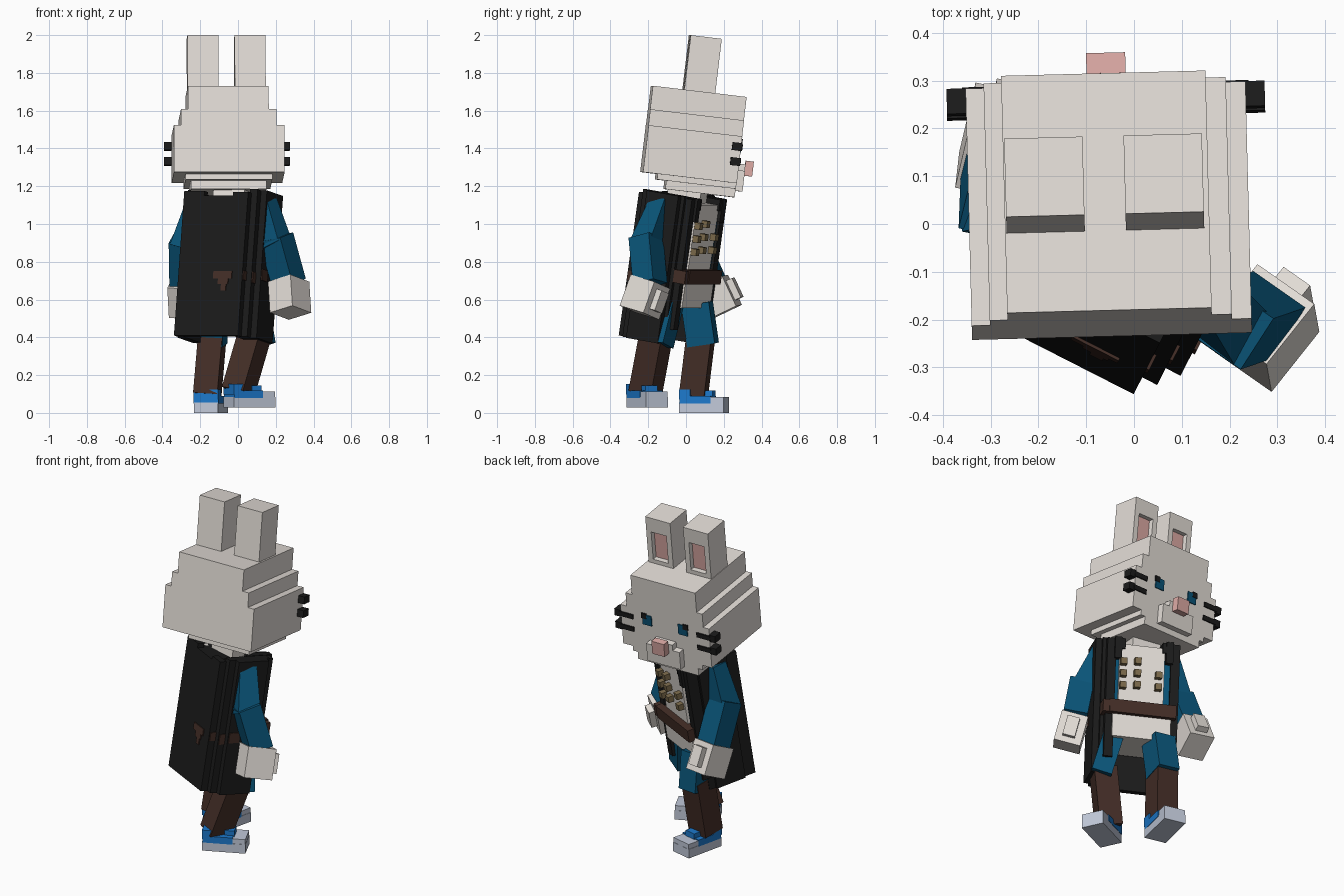
import bpy, bmesh
from math import radians
from mathutils import Matrix, Vector

if "Cube" in bpy.data.objects:
    bpy.data.objects.remove(bpy.data.objects["Cube"])


def colour(name, r, g, b):
    m = bpy.data.materials.new(name)
    m.diffuse_color = (r, g, b, 1)
    m.use_nodes = True
    m.node_tree.nodes["Principled BSDF"].inputs["Base Color"].default_value = m.diffuse_color
    return m


WHITE = colour("warm_white_fur", .775, .73, .685)
BLACK = colour("coat_black", .011, .011, .011)
BLUE = colour("deep_blue_cloth", .003, .09, .19)
BROWN = colour("dark_brown", .057, .027, .02)
SHOE = colour("bright_blue_shoe", .012, .19, .6)
SOLE = colour("pale_grey_sole", .53, .58, .69)
PINK = colour("soft_pink", .73, .41, .38)
GOLD = colour("dull_gold", .2, .145, .07)


def frame(origin, yaw, pitch=0):
    return (Matrix.Translation(origin) @ Matrix.Rotation(radians(yaw), 4, 'Z')
            @ Matrix.Rotation(radians(pitch), 4, 'X'))


def add_box(bm, r):
    """Add a box from (x0, x1, y0, y1, z0, z1)."""
    x0, x1, y0, y1, z0, z1 = r
    m = (Matrix.Translation(((x0 + x1) / 2, (y0 + y1) / 2, (z0 + z1) / 2))
         @ Matrix.Diagonal((x1 - x0, y1 - y0, z1 - z0, 1)))
    return bmesh.ops.create_cube(bm, size=1, matrix=m)['verts']


def finish(name, bm, M, *mats):
    me = bpy.data.meshes.new(name)
    bmesh.ops.recalc_face_normals(bm, faces=bm.faces)
    bm.to_mesh(me)
    bm.free()
    for m in mats:
        me.materials.append(m)
    ob = bpy.data.objects.new(name, me)
    ob.matrix_world = M
    bpy.context.collection.objects.link(ob)
    return ob


def part(name, mat, M, *boxes):
    bm = bmesh.new()
    for r in boxes:
        add_box(bm, r)
    return finish(name, bm, M, mat)


def span(s, a, b):
    return tuple(sorted((s * a, s * b)))


def limb_frame(a, b, yaw):
    """Frame at a whose -z axis runs to b; returns it with the length."""
    a, b = Vector(a), Vector(b)
    z = (a - b).normalized()
    fwd = Matrix.Rotation(radians(yaw), 3, 'Z') @ Vector((0, 1, 0))
    x = fwd.cross(z).normalized()
    y = z.cross(x)
    R = Matrix((x, y, z)).transposed().to_4x4()
    return Matrix.Translation(a) @ R, (a - b).length


def limb(name, mat, a, b, yaw, w, d, taper=1):
    M, n = limb_frame(a, b, yaw)
    bm = bmesh.new()
    for v in add_box(bm, (-w / 2, w / 2, -d / 2, d / 2, -n, 0)):
        if v.co.z > -n / 2:
            v.co.x *= taper
            v.co.y *= taper
    return finish(name, bm, M, mat)


# ---------- head: stepped block, leaning forward ----------
H = frame((-.046, -.235, 1.275), 1.5, -6.8)
part("head", WHITE, H,
     (-.293, .293, 0, .5, 0, .25),
     (-.255, .252, 0, .5, .25, .335),
     (-.218, .21, 0, .5, .335, .46),
     (-.23, .23, .08, .5, -.03, 0),
     (-.2, .2, .13, .5, -.075, -.03))
part("snout", WHITE, H,
     (-.11, .11, .5, .54, -.04, .07), (-.065, .065, .5, .54, .07, .105))
part("nose", PINK, H, (-.039, .043, .54, .583, .045, .125))

for s, side in ((1, "right"), (-1, "left")):
    # ear with a recessed pink front
    cx = s * .125 - .008
    bm = bmesh.new()
    add_box(bm, (cx - .082, cx + .082, .168, .333, .455, .75))
    bm.normal_update()
    front = max(bm.faces, key=lambda f: f.calc_center_median().y)
    bmesh.ops.inset_region(bm, faces=[front], thickness=.045)
    for v in front.verts:
        v.co.z = .485 if v.co.z < .6 else .66
    deep = bmesh.ops.extrude_discrete_faces(bm, faces=[front])['faces'][0]
    bmesh.ops.translate(bm, verts=deep.verts, vec=(0, -.03, 0))
    deep.material_index = 1
    finish(side + "_ear", bm, H, WHITE, PINK)

    # eye plates
    part(side + "_iris", BLUE, H, (*span(s, .088, .148), .5, .506, .165, .228))
    part(side + "_pupil", BLACK, H, (*span(s, .121, .153), .5, .508, .204, .236))
    # whiskers: thin bars with thick tips
    for i, w in enumerate((.113, .193)):
        part(f"{side}_whisker_{i}", BLACK, H,
             (*span(s, .21, .3), .475, .508, w - .014, w + .014),
             (*span(s, .291, .333), .452, .505, w - .021, w + .021))

# ---------- torso, leaning and turned ----------
B = frame((-.17, -.27, .41), -27, -9)
part("neck", WHITE, frame((-.03, .01, 1.18), -12, -8),
     (-.085, .085, -.09, .09, -.09, .07), (-.13, .13, -.06, .1, .01, .05))
part("shirt", WHITE, B,
     (-.12, .135, .05, .325, .4, .75), (-.165, .165, .05, .335, .2, .34))
part("vest", BLUE, B, (-.165, .165, .05, .31, .34, .71))
part("belt", BROWN, B, (-.188, .188, .04, .365, .33, .405),
     (.18, .225, .28, .36, .33, .4))
part("belt_back_plates", BROWN, B,
     (.02, .13, -.006, 0, .305, .345), (.05, .11, -.006, 0, .275, .305),
     (.07, .1, -.006, 0, .24, .275),
     (.19, .196, .005, .04, .30, .35), (.225, .231, .045, .08, .29, .35),
     (.26, .266, .085, .15, .31, .37))
part("coat", BLACK, B,
     (-.19, .19, 0, .04, 0, .75), (-.19, -.07, 0, .04, .75, .775),
     (.1, .19, 0, .04, .75, .77),
     (-.19, -.155, .04, .29, .0, .775), (.155, .19, .04, .29, .0, .775),
     (-.205, -.17, .07, .25, .0, .79),
     (.18, .225, .04, .29, .0, .79), (.2, .26, .08, .27, .0, .79),
     (-.155, .155, .04, .17, .70, .75))
for s, side in ((1, "right"), (-1, "left")):
    part(side + "_lapel", BLACK, B,
         (*span(s, .155, .205), .26, .325, .08, .78),
         (*span(s, .125, .165), .22, .34, .66, .785),
         (*span(s, .105, .13), .2, .335, .72, .78))
part("buttons", GOLD, B, *[
    (x - .018, x + .018, .32, .358, z - .018, z + .018)
    for x, rows in ((.115, (.5, .57, .64)), (.035, (.51, .58, .65)), (-.085, (.51, .58)))
    for z in rows])

# ---------- arms and hands ----------
ARMS = {
    "right": ((.14, -.125, 1.12), (.203, -.213, .88), (.27, -.19, .685), (.28, -.245, .53), -35),
    "left": ((-.215, .04, 1.12), (-.287, .035, .87), (-.283, .14, .685), (-.275, .21, .535), -12),
}
for side, (shoulder, elbow, wrist, tip, yaw) in ARMS.items():
    limb(side + "_upper_arm", BLUE, shoulder, elbow, yaw, .13, .13, .75)
    limb(side + "_forearm", BLUE, Vector(elbow) + Vector((0, 0, .05)), wrist,
         yaw, .135, .13)
    M, n = limb_frame(wrist, tip, yaw)
    part(side + "_hand", WHITE, M,
         (-.075, .075, -.085, .08, -n, .01),
         (-.035, .035, .08, .115, -n * .8, -.02))

# ---------- legs ----------
LEGS = {
    "right": ((.075, -.105, .58), (.112, -.158, .365), (.09, -.157, .42), (0, -.215, .11), -30, .115),
    "left": ((-.128, .058, .58), (-.133, .09, .36), (-.135, .08, .42), (-.163, .04, .095), -10, .128),
}
for side, (hip, knee, shin, ankle, yaw, w) in LEGS.items():
    limb(side + "_trouser", BLUE, hip, knee, yaw, w, .15)
    limb(side + "_shin", BROWN, shin, ankle, yaw, .13, .135)

# ---------- shoes: pale sole and toe cap, blue upper ----------
for side, origin, yaw in (("right", (.06, -.205, .028), -65), ("left", (-.143, .095, 0), -13)):
    F = frame(origin, yaw)
    part(side + "_sole", SOLE, F,
         (-.065, .065, -.12, .122, 0, .055), (-.063, .063, .05, .121, .055, .084))
    part(side + "_shoe_upper", SHOE, F,
         (-.067, .067, -.117, .05, .05, .09),
         (-.067, .067, -.121, -.06, .07, .125),
         (-.035, .035, .0, .055, .08, .118))
